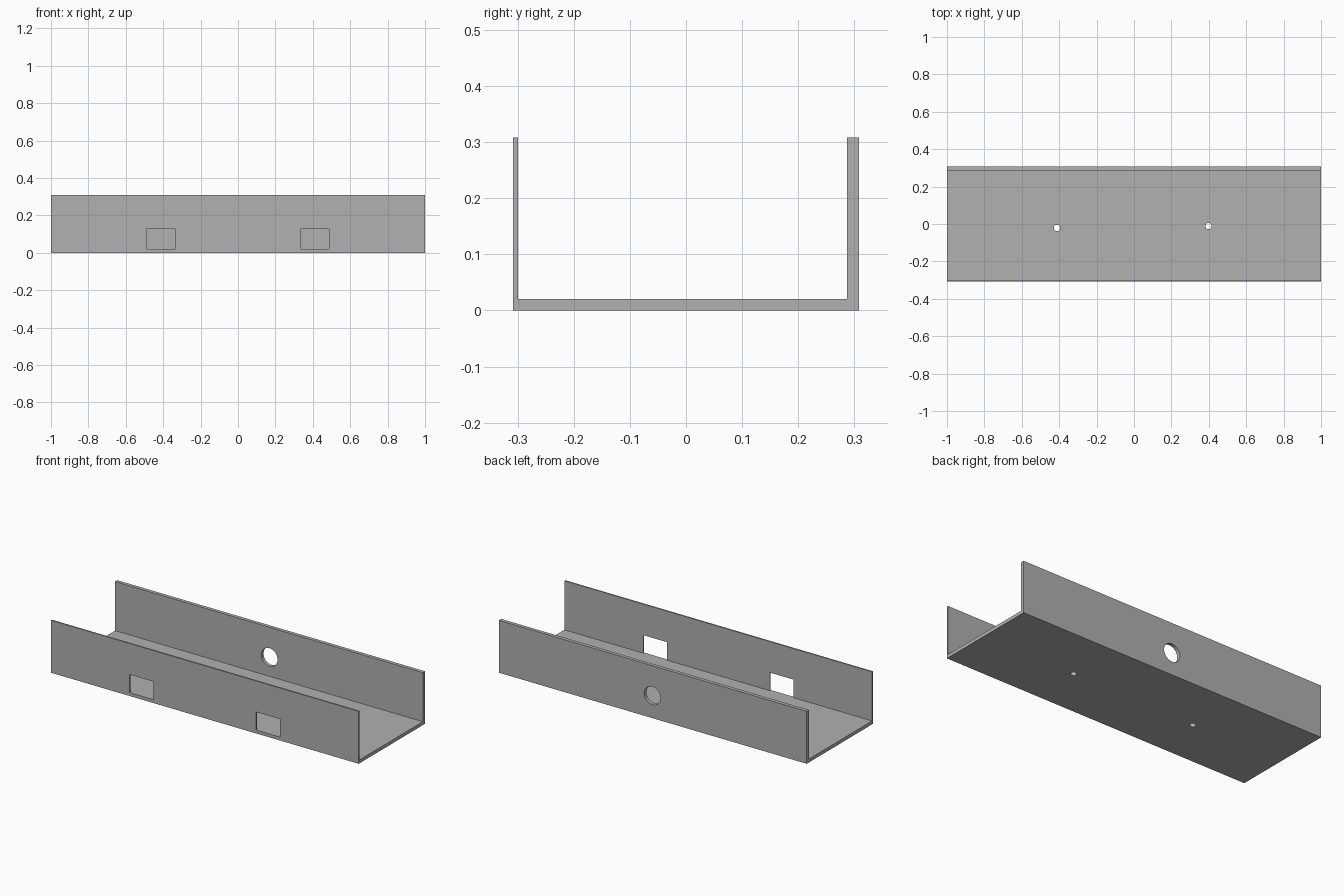
import bpy
import math

if "Cube" in bpy.data.objects:
    bpy.data.objects.remove(bpy.data.objects["Cube"], do_unlink=True)

# Single flat grey
grey = bpy.data.materials.new("mid grey")
grey.use_nodes = True
colour = (0.44, 0.44, 0.44, 1)
grey.diffuse_color = colour
grey.node_tree.nodes["Principled BSDF"].inputs["Base Color"].default_value = colour

HEIGHT = 0.308
FLOOR = 0.02


def box(name, x, y, z):
    """Box spanning the given (low, high) ranges."""
    ranges = (x, y, z)
    bpy.ops.mesh.primitive_cube_add(size=1, location=[(a + b) / 2 for a, b in ranges])
    ob = bpy.context.object
    ob.name = name
    ob.scale = [b - a for a, b in ranges]
    bpy.ops.object.transform_apply(location=True, rotation=False, scale=True)
    ob.data.materials.append(grey)
    return ob


def drill(name, location, radius, rotation=(0, 0, 0)):
    """Round cutter."""
    bpy.ops.mesh.primitive_cylinder_add(vertices=32, radius=radius, depth=0.2,
                                        location=location, rotation=rotation)
    ob = bpy.context.object
    ob.name = name
    ob.data.materials.append(grey)
    return ob


def cut(target, cutter):
    """Subtract the cutter from the target and discard it."""
    cutter.hide_render = True
    mod = target.modifiers.new("opening", "BOOLEAN")
    mod.operation = "DIFFERENCE"
    mod.solver = "EXACT"
    mod.object = cutter
    bpy.context.view_layer.objects.active = target
    bpy.ops.object.modifier_apply(modifier=mod.name)
    bpy.data.objects.remove(cutter, do_unlink=True)


length = (-1, 1)

# Floor with two small screw holes
floor = box("floor", length, (-0.299, 0.298), (0, FLOOR))
for x, y in ((-0.412, -0.021), (0.398, -0.011)):
    cut(floor, drill("screw_hole_cutter", (x, y, 0), 0.017))

# Thin front wall with two rectangular windows resting at floor level
front_wall = box("front_wall", length, (-0.308, -0.299), (0, HEIGHT))
for x in (-0.412, 0.41):
    cut(front_wall, box("window_cutter", (x - 0.077, x + 0.077), (-0.4, -0.2), (FLOOR, 0.126)))

# Double-layer back wall with one round opening
back_liner = box("back_wall_liner", length, (0.287, 0.298), (FLOOR, HEIGHT))
back_wall = box("back_wall", length, (0.298, 0.308), (0, HEIGHT))
for wall in (back_liner, back_wall):
    cut(wall, drill("round_opening_cutter", (0.003, 0.298, 0.132), 0.053,
                    (math.radians(90), 0, 0)))
